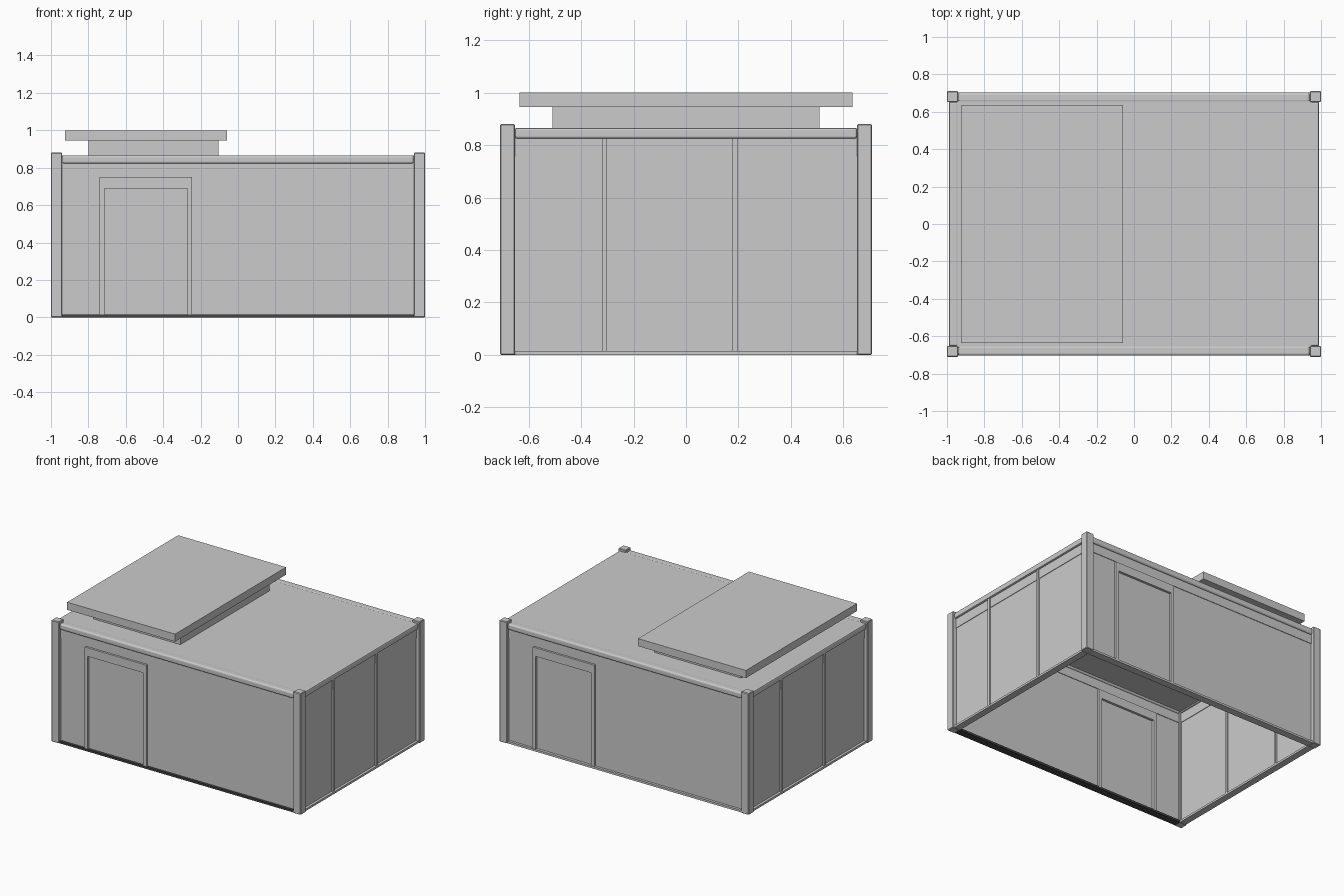
import bpy
import bmesh
from mathutils import Vector

cube = bpy.data.objects.get("Cube")
if cube:
    bpy.data.objects.remove(cube, do_unlink=True)


def make_material(name, value):
    mat = bpy.data.materials.new(name)
    mat.use_nodes = True
    color = (value, value, value, 1)
    mat.diffuse_color = color
    mat.node_tree.nodes["Principled BSDF"].inputs["Base Color"].default_value = color
    return mat


GREY = make_material("light grey", 0.6)
DARK = make_material("dark grey", 0.06)


def box(name, x, y, z, mat=GREY, bevel=0, segments=1):
    """Box from (min, max) ranges on each axis."""
    low, high = (Vector(v) for v in zip(x, y, z))
    bm = bmesh.new()
    bmesh.ops.create_cube(bm, size=1)
    for v in bm.verts:
        v.co = v.co * (high - low) + (low + high) / 2
    if bevel:
        bmesh.ops.bevel(bm, geom=bm.edges[:], offset=bevel, segments=segments,
                        profile=0.5, affect="EDGES")
    mesh = bpy.data.meshes.new(name)
    bm.to_mesh(mesh)
    bm.free()
    mesh.materials.append(mat)
    obj = bpy.data.objects.new(name, mesh)
    bpy.context.collection.objects.link(obj)
    return obj


def pair(name, x, y, z, far_mat=GREY, near_mat=GREY, **kw):
    """The same box twice, the second turned half round about z."""
    box(name, x, y, z, near_mat, **kw)
    turn = [tuple(-v for v in reversed(r)) for r in (x, y)]
    box(name + "_opposite", *turn, z, far_mat, **kw)


# Corner posts
for side in (-1, 1):
    x = (0.94, 1.0) if side > 0 else (-1.0, -0.94)
    pair("corner_post", x, (-0.71, -0.652), (0, 0.88), bevel=0.004)

# Floor rails and roof beams, long then short
pair("long_floor_rail", (-0.94, 0.94), (-0.703, -0.65), (0, 0.015), near_mat=DARK)
pair("short_floor_rail", (0.94, 0.99), (-0.652, 0.652), (0, 0.015))
pair("long_roof_beam", (-0.94, 0.94), (-0.703, -0.65), (0.822, 0.866),
     bevel=0.012, segments=3)
pair("short_roof_beam", (0.94, 0.99), (-0.652, 0.652), (0.825, 0.866),
     bevel=0.008, segments=2)

# Roof slab
box("roof", (-0.95, 0.95), (-0.66, 0.66), (0.835, 0.864))

# Walls, the long ones left open behind the doors
DOOR_L, DOOR_R = -0.74, -0.245
WALL_Y = (-0.685, -0.665)
pair("long_wall_narrow_part", (-0.95, DOOR_L), WALL_Y, (0.012, 0.83))
pair("long_wall_wide_part", (DOOR_R, 0.95), WALL_Y, (0.012, 0.83))
pair("long_wall_over_door", (DOOR_L, DOOR_R), WALL_Y, (0.75, 0.83))
pair("short_wall", (0.952, 0.972), (-0.66, 0.66), (0.012, 0.83))

# Shallow header bands under the beams
pair("long_header", (-0.94, 0.94), (-0.689, -0.661), (0.757, 0.825))
pair("short_header", (0.948, 0.976), (-0.655, 0.655), (0.757, 0.828))

# Door frame and recessed door leaf
FRAME_Y = (-0.7, -0.65)
pair("door_jamb_left", (DOOR_L, -0.715), FRAME_Y, (0.012, 0.75))
pair("door_jamb_right", (-0.27, DOOR_R), FRAME_Y, (0.012, 0.75))
pair("door_lintel", (-0.715, -0.27), FRAME_Y, (0.688, 0.75))
pair("door_leaf", (-0.715, -0.27), (-0.683, -0.667), (0.012, 0.688))

# Battens between the side wall panels
for y in ((-0.32, -0.301), (0.177, 0.197)):
    pair("wall_batten", (0.942, 0.984), y, (0.015, 0.828))

# Rooftop unit: neck and overhanging cap
box("rooftop_neck", (-0.8, -0.105), (-0.51, 0.51), (0.86, 0.95))
box("rooftop_cap", (-0.925, -0.06), (-0.635, 0.635), (0.945, 1.0))
